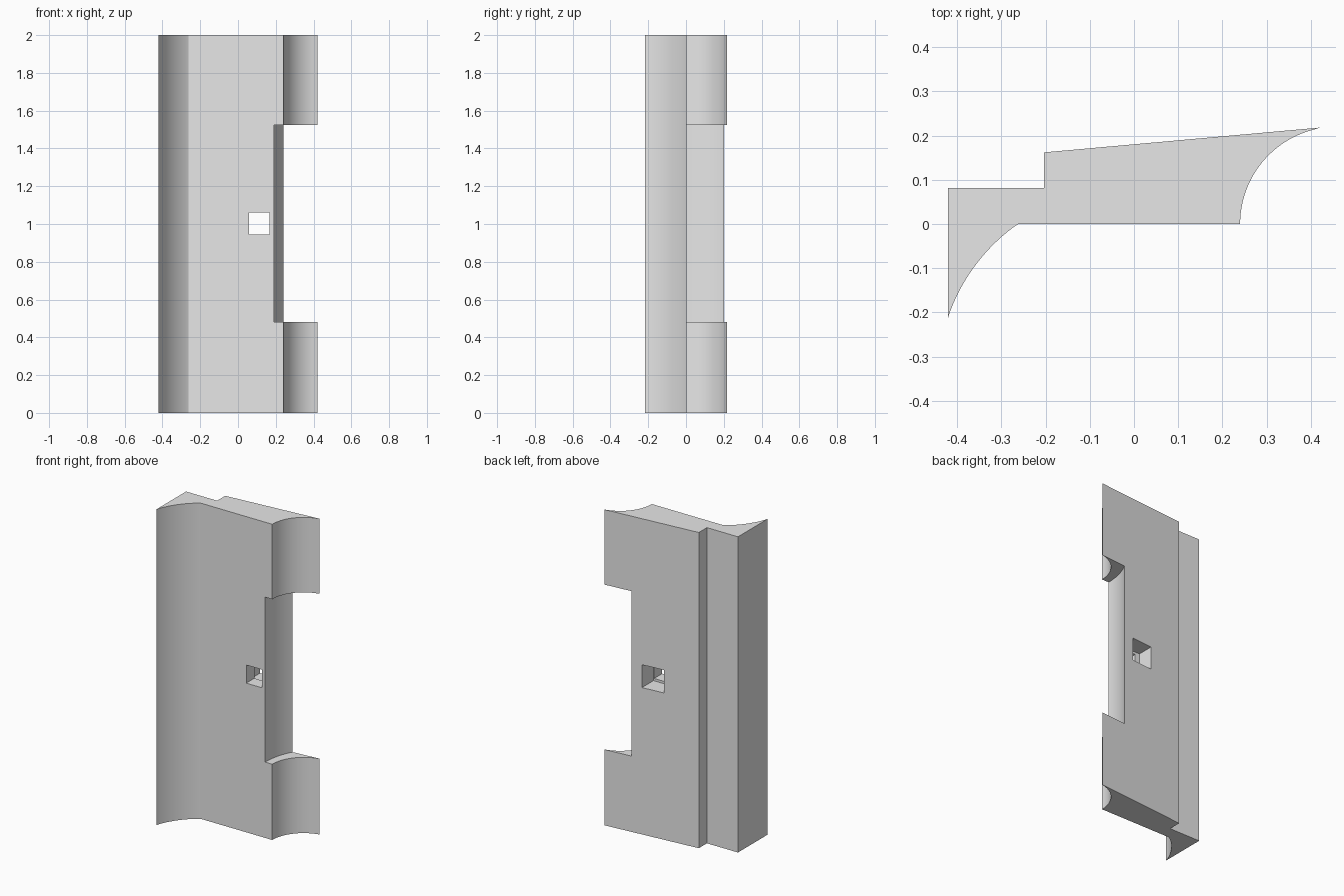
import bpy
import bmesh
from math import radians, cos, sin

cube = bpy.data.objects.get("Cube")
if cube:
    bpy.data.objects.remove(cube, do_unlink=True)

grey = bpy.data.materials.new("plain grey")
grey.use_nodes = True
colour = (0.8, 0.8, 0.8, 1)
grey.diffuse_color = colour
grey.node_tree.nodes["Principled BSDF"].inputs["Base Color"].default_value = colour


def arc(cx, cy, r, start, end, steps=24):
    """Points along a circular arc, angles in degrees."""
    angles = [radians(start + (end - start) * i / steps) for i in range(steps + 1)]
    return [(cx + r * cos(a), cy + r * sin(a)) for a in angles]


def extrude(name, profile, z0, z1):
    """Extrude a plan outline upwards into a closed solid."""
    bm = bmesh.new()
    face = bm.faces.new([bm.verts.new((x, y, z0)) for x, y in profile])
    top = bmesh.ops.extrude_face_region(bm, geom=[face])
    verts = [v for v in top["geom"] if isinstance(v, bmesh.types.BMVert)]
    bmesh.ops.translate(bm, verts=verts, vec=(0, 0, z1 - z0))
    bmesh.ops.recalc_face_normals(bm, faces=bm.faces)
    mesh = bpy.data.meshes.new(name)
    bm.to_mesh(mesh)
    bm.free()
    mesh.materials.append(grey)
    obj = bpy.data.objects.new(name, mesh)
    bpy.context.collection.objects.link(obj)
    return obj


def rect(x0, x1, y0, y1):
    return [(x0, y0), (x1, y0), (x1, y1), (x0, y1)]


# Moulded body: two concave coves, sloped back and a stepped rebate
right_cove = arc(-0.019, -0.347, 0.424, 162, 125)
left_cove = arc(0.46, 0, 0.22, 180, 101)
right_cove[0] = (-0.421, -0.216)
right_cove[-1] = (-0.262, 0)
left_cove[-1] = (0.42, 0.218)
back = [(-0.203, 0.162), (-0.203, 0.081), (-0.421, 0.081)]
body = extrude("moulded_panel", right_cove + left_cove + back, 0, 2)

# Edge notch with a curved wall, then the square hole and its rear pocket
notch_outline = arc(0.615, 0, 0.425, 190, 140) + [(0.6, 0.3), (0.6, -0.07)]
cutters = [
    extrude("edge_notch_cutter", notch_outline, 0.48, 1.525),
    extrude("hole_cutter", rect(0.058, 0.167, -0.1, 0.15), 0.945, 1.06),
    extrude("rear_pocket_cutter", rect(0.026, 0.172, 0.08, 0.4), 0.93, 1.075),
]

bpy.ops.object.select_all(action="DESELECT")
body.select_set(True)
bpy.context.view_layer.objects.active = body
for cutter in cutters:
    cutter.hide_render = True
    mod = body.modifiers.new(cutter.name, "BOOLEAN")
    mod.operation = "DIFFERENCE"
    mod.solver = "EXACT"
    mod.object = cutter
    bpy.ops.object.modifier_apply(modifier=mod.name)
for cutter in cutters:
    bpy.data.objects.remove(cutter, do_unlink=True)

bpy.ops.object.shade_smooth_by_angle(angle=radians(20))
